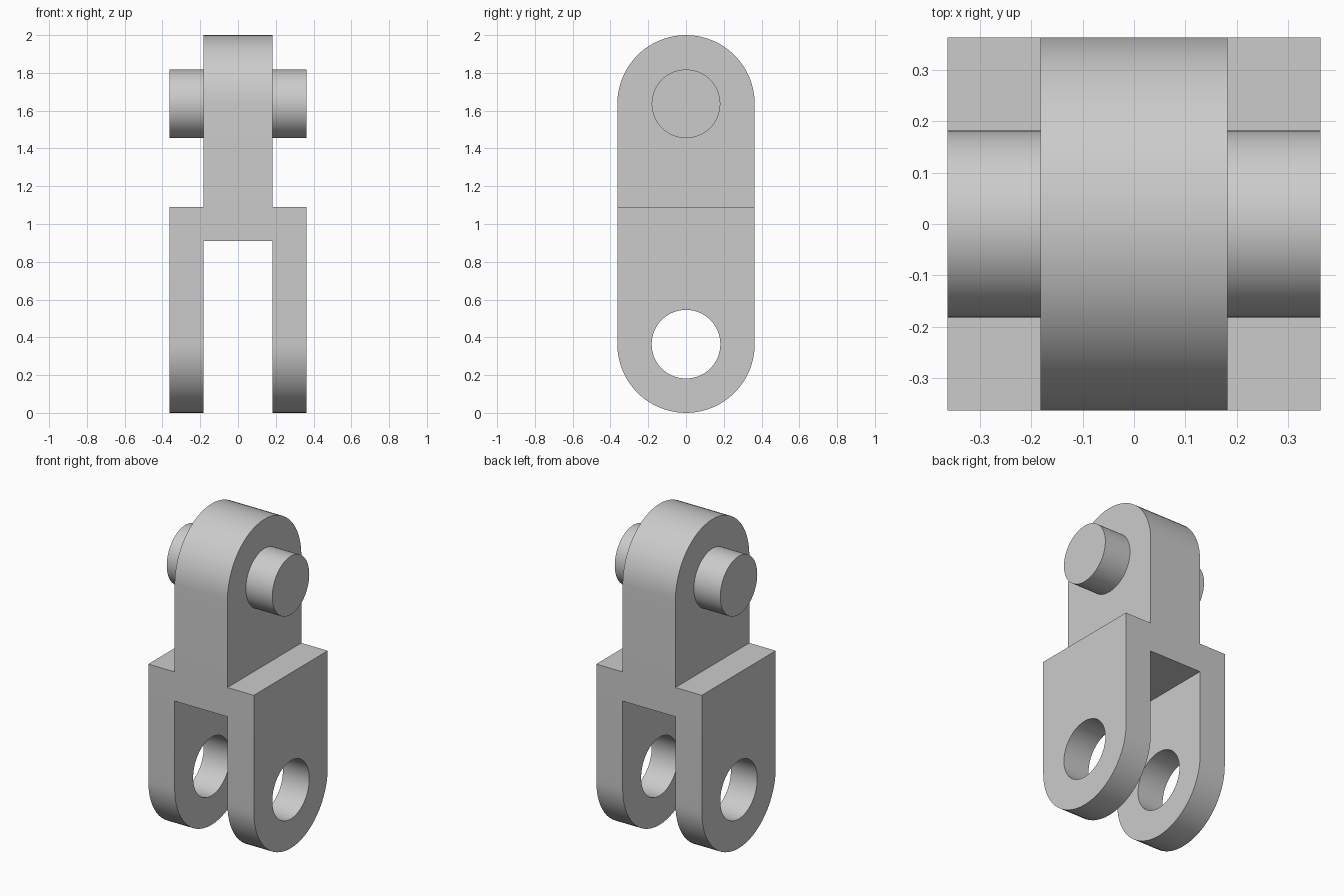
import bpy, bmesh, math
from mathutils import Matrix, Vector

cube = bpy.data.objects.get("Cube")
if cube:
    bpy.data.objects.remove(cube, do_unlink=True)

U = 2 / 11          # module: the whole link is 11 modules tall
SEG = 64

grey = bpy.data.materials.new("light grey")
grey.use_nodes = True
colour = (0.6, 0.6, 0.6, 1)
grey.diffuse_color = colour
grey.node_tree.nodes["Principled BSDF"].inputs["Base Color"].default_value = colour


def prism(name, outline, direction):
    """Extrude a closed outline along direction into a solid."""
    bm = bmesh.new()
    face = bm.faces.new([bm.verts.new(p) for p in outline])
    ext = bmesh.ops.extrude_face_region(bm, geom=[face])
    moved = [v for v in ext["geom"] if isinstance(v, bmesh.types.BMVert)]
    bmesh.ops.translate(bm, verts=moved, vec=direction)
    bmesh.ops.recalc_face_normals(bm, faces=bm.faces[:])
    mesh = bpy.data.meshes.new(name)
    bm.to_mesh(mesh)
    bm.free()
    mesh.materials.append(grey)
    obj = bpy.data.objects.new(name, mesh)
    bpy.context.collection.objects.link(obj)
    return obj


def arc(x, z, radius, start, sweep, steps):
    """Points of an arc in the side plane."""
    angles = [start + sweep * i / steps for i in range(steps + 1)]
    return [Vector((x, radius * math.cos(a), z + radius * math.sin(a))) for a in angles]


def rod(name, half_length, z, radius):
    """Cylinder along x."""
    outline = arc(-half_length, z, radius, 0, math.tau, SEG)[:-1]
    return prism(name, outline, (2 * half_length, 0, 0))


def combine(target, tool, operation):
    """Apply one boolean, then drop the helper solid."""
    tool.hide_render = True
    mod = target.modifiers.new(operation.lower(), "BOOLEAN")
    mod.operation = operation
    mod.solver = "EXACT"
    mod.object = tool
    bpy.context.view_layer.objects.active = target
    bpy.ops.object.modifier_apply(modifier=mod.name)
    bpy.data.objects.remove(tool, do_unlink=True)


# Front silhouette: tongue above, fork below, mirrored about x = 0
half = [(1, 11.5), (1, 6), (2, 6), (2, -0.5), (1, -0.5), (1, 5)]
full = half + [(-x, z) for x, z in reversed(half)]
link = prism("chain_link", [(x * U, -3 * U, z * U) for x, z in full], (0, 6 * U, 0))

# Rounded side profile shared by the tongue and both fork legs
side = arc(-3 * U, 9 * U, 2 * U, 0, math.pi, SEG // 2)
side += arc(-3 * U, 2 * U, 2 * U, math.pi, math.pi, SEG // 2)
combine(link, prism("side_profile", side, (6 * U, 0, 0)), "INTERSECT")

# Eye through both fork legs, and the pin through the tongue
combine(link, rod("fork_eye", 3 * U, 2 * U, U), "DIFFERENCE")
combine(link, rod("pin", 2 * U, 9 * U, U), "UNION")

# Smooth round surfaces, keep the machined edges sharp
bpy.ops.object.select_all(action="DESELECT")
link.select_set(True)
bpy.context.view_layer.objects.active = link
bpy.ops.object.shade_smooth_by_angle(angle=math.radians(30))
